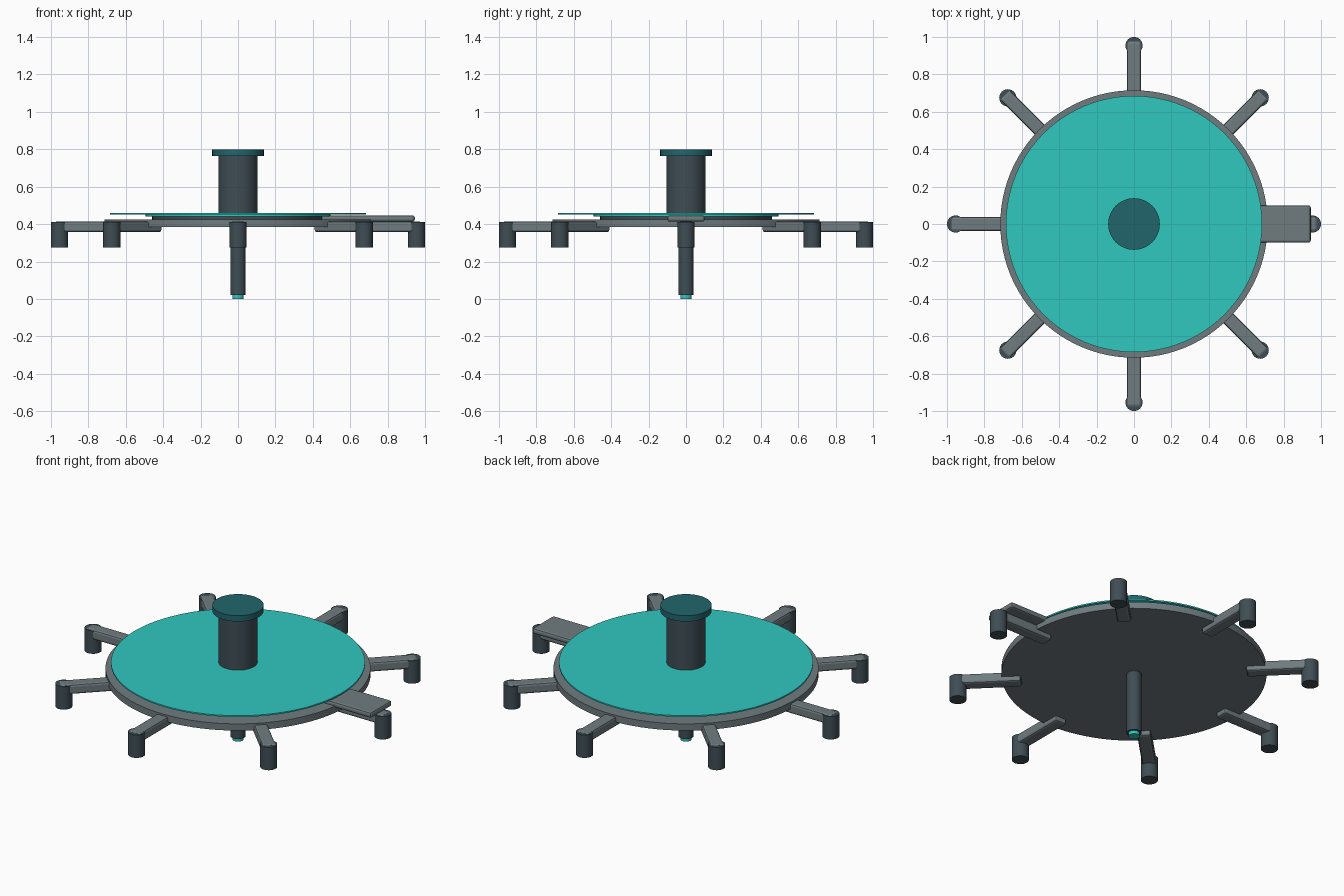
import bpy
from math import pi, cos, sin, radians

if "Cube" in bpy.data.objects:
    bpy.data.objects.remove(bpy.data.objects["Cube"])


def material(name, rgb):
    m = bpy.data.materials.new(name)
    m.diffuse_color = (*rgb, 1)
    m.use_nodes = True
    m.node_tree.nodes["Principled BSDF"].inputs["Base Color"].default_value = m.diffuse_color
    return m


GREY = material("hull_grey", (0.16, 0.20, 0.215))
DARK = material("dark_steel", (0.05, 0.075, 0.09))
TEAL = material("bright_teal", (0.03, 0.58, 0.53))
DEEP = material("deep_teal", (0.015, 0.13, 0.15))


def disc(name, r, z0, z1, mat, sides=64, x=0, y=0):
    bpy.ops.mesh.primitive_cylinder_add(vertices=sides, radius=r, depth=z1 - z0,
                                        location=(x, y, (z0 + z1) / 2))
    o = bpy.context.object
    o.name = name
    o.data.materials.append(mat)
    bpy.ops.object.shade_smooth_by_angle(angle=radians(30))
    return o


def box(name, r0, r1, width, z0, z1, mat, bevel, angle=0):
    # Bar running outward from radius r0 to r1 along the given angle
    r = (r0 + r1) / 2
    bpy.ops.mesh.primitive_cube_add(size=1, location=(r * cos(angle), r * sin(angle), (z0 + z1) / 2),
                                    rotation=(0, 0, angle))
    o = bpy.context.object
    o.name = name
    o.scale = (r1 - r0, width, z1 - z0)
    bpy.ops.object.transform_apply(location=False, rotation=False, scale=True)
    o.data.materials.append(mat)
    b = o.modifiers.new("edge_bevel", 'BEVEL')
    b.width = bevel
    b.segments = 2
    return o


# Stacked deck plates
disc("main_deck", 0.715, 0.385, 0.425, GREY, 96)
disc("inner_deck", 0.46, 0.42, 0.442, DARK, 96)
disc("panel_support", 0.495, 0.440, 0.455, TEAL, 96)
disc("top_panel", 0.685, 0.452, 0.460, TEAL, 96)

# Central tower and cap
disc("tower", 0.105, 0.44, 0.77, DARK)
disc("tower_cap", 0.138, 0.765, 0.80, DEEP)

# Central probe below the deck
disc("lower_column", 0.041, 0.02, 0.40, DARK, 32)
disc("column_tip", 0.03, 0.0, 0.025, TEAL, 32)

# Eight arms with hanging pods
for i in range(8):
    a = i * pi / 4
    box(f"arm_{i + 1}", 0.61, 0.978, 0.075, 0.357, 0.415, GREY, 0.012, a)
    disc(f"pod_{i + 1}", 0.046, 0.275, 0.411, DARK, 32, 0.954 * cos(a), 0.954 * sin(a))

# Boarding ramp on the right side
box("ramp", 0.44, 0.945, 0.20, 0.413, 0.447, GREY, 0.012)
